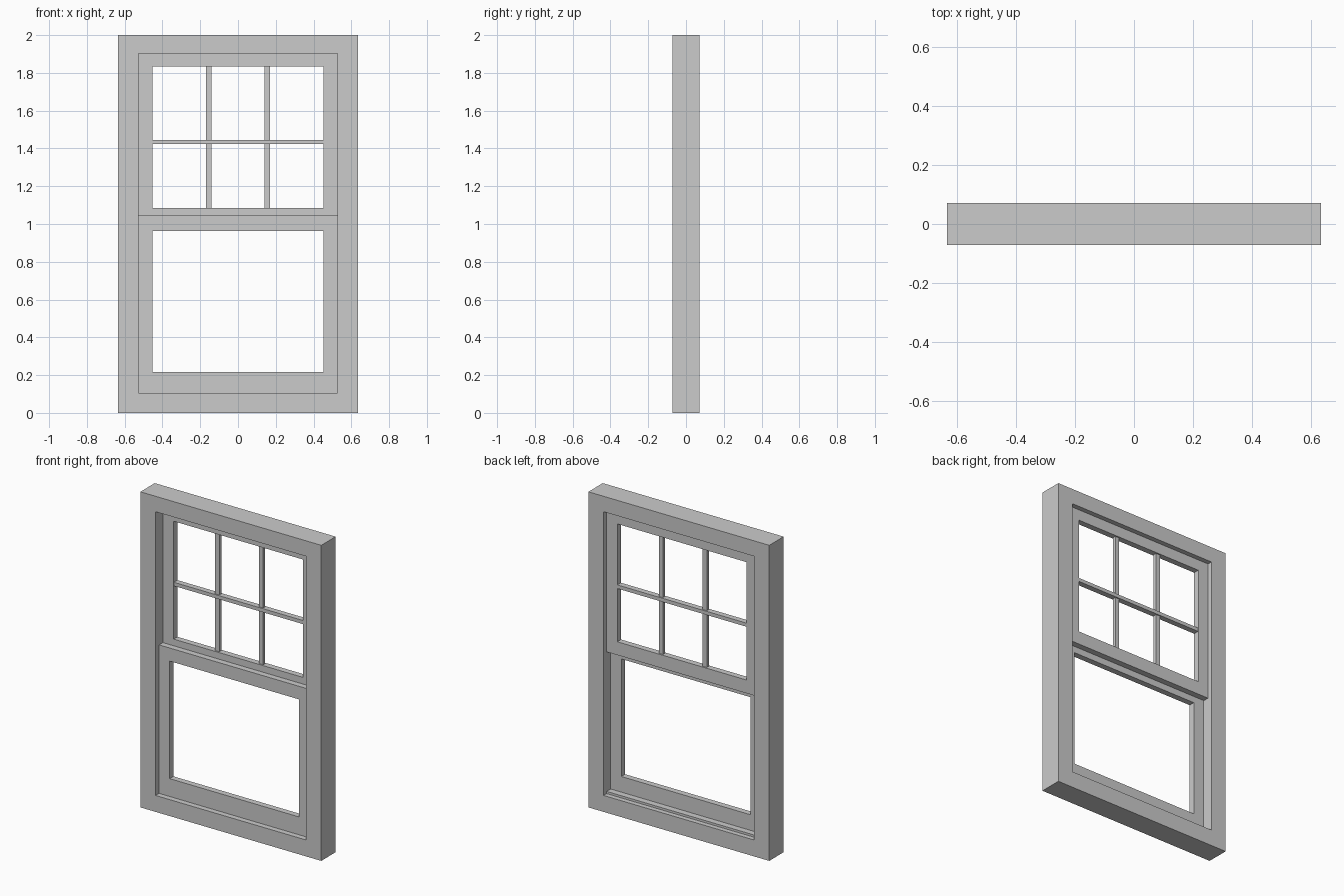
import bpy, bmesh

if "Cube" in bpy.data.objects:
    bpy.data.objects.remove(bpy.data.objects["Cube"])


def ring(name, outer, inner, y0, y1):
    """Mitred rectangular frame; rects are (half_width, bottom, top)."""
    def corners(rect, y):
        w, b, t = rect
        return [bm.verts.new(p) for p in ((-w, y, b), (w, y, b), (w, y, t), (-w, y, t))]
    bm = bmesh.new()
    loops = [corners(outer, y0), corners(inner, y0), corners(inner, y1), corners(outer, y1)]
    for k in range(4):
        a, b = loops[k], loops[(k + 1) % 4]
        for i in range(4):
            j = (i + 1) % 4
            bm.faces.new((a[i], a[j], b[j], b[i]))
    finish(name, bm)


def box(name, x0, x1, y0, y1, z0, z1):
    bm = bmesh.new()
    bmesh.ops.create_cube(bm, size=1)
    bmesh.ops.scale(bm, vec=(x1 - x0, y1 - y0, z1 - z0), verts=bm.verts)
    bmesh.ops.translate(bm, vec=((x0 + x1) / 2, (y0 + y1) / 2, (z0 + z1) / 2), verts=bm.verts)
    finish(name, bm)


def finish(name, bm):
    bmesh.ops.recalc_face_normals(bm, faces=bm.faces)
    mesh = bpy.data.meshes.new(name)
    bm.to_mesh(mesh)
    bm.free()
    bpy.context.collection.objects.link(bpy.data.objects.new(name, mesh))


# Outer window frame
ring("window_frame", (0.634, 0, 2), (0.527, 0.104, 1.902), -0.072, 0.072)

# Lower sash sits in front, upper sash behind; meeting rails overlap
ring("lower_sash", (0.527, 0.104, 1.045), (0.453, 0.217, 0.962), -0.037, 0.001)
ring("upper_sash", (0.527, 1.002, 1.902), (0.453, 1.086, 1.833), 0.003, 0.041)

# Low sill strip behind the lower sash
box("sill_strip", -0.527, 0.527, 0.001, 0.041, 0.104, 0.118)

# Glazing bars of the upper sash
box("horizontal_bar", -0.455, 0.455, 0.004, 0.040, 1.423, 1.446)
for side, x in (("left", -0.154), ("right", 0.154)):
    box(side + "_vertical_bar", x - 0.0145, x + 0.0145, 0.012, 0.032, 1.086, 1.833)
